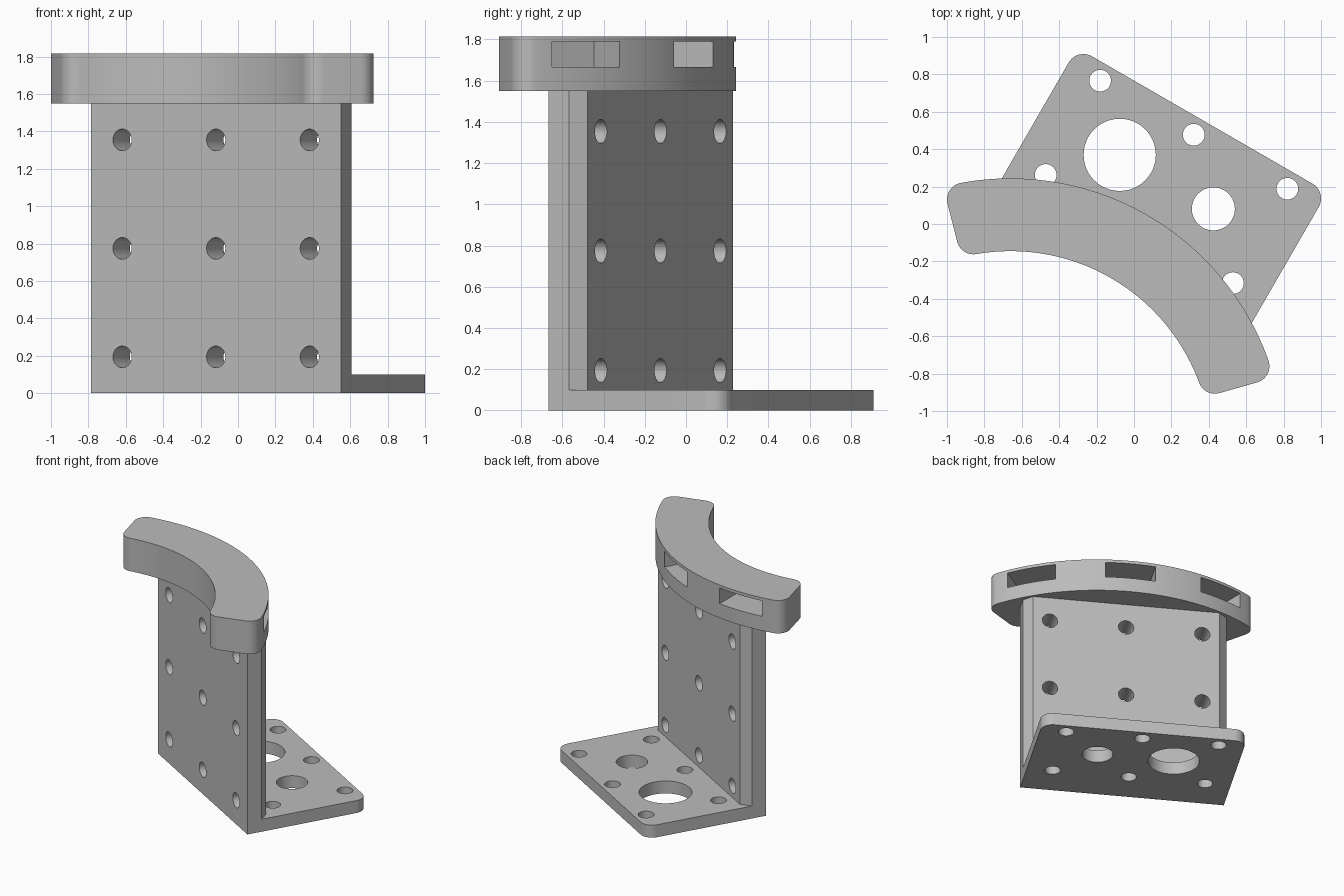
import bpy, bmesh
from math import sin, cos, asin, radians, pi
from mathutils import Matrix, Vector

if "Cube" in bpy.data.objects:
    bpy.data.objects.remove(bpy.data.objects["Cube"])

# One grey for the whole bracket
grey = bpy.data.materials.new("plain_grey")
grey.use_nodes = True
grey.diffuse_color = (0.5, 0.5, 0.5, 1)
grey.node_tree.nodes["Principled BSDF"].inputs["Base Color"].default_value = (0.5, 0.5, 0.5, 1)

# The part is symmetric in its own frame, which is turned 30 degrees
FRAME = Matrix.Rotation(radians(-30), 4, "Z") @ Matrix.Translation((0.038, 0, 0))
HALF, FRONT, BACK = 0.772, -0.302, 0.664
PITCH, HOLE = 0.578, 0.058


def make_object(name, bm):
    bm.transform(FRAME)
    bmesh.ops.recalc_face_normals(bm, faces=bm.faces)
    mesh = bpy.data.meshes.new(name)
    bm.to_mesh(mesh)
    bm.free()
    mesh.materials.append(grey)
    obj = bpy.data.objects.new(name, mesh)
    bpy.context.collection.objects.link(obj)
    return obj


def arc(cx, cy, r, start, end, steps):
    return [(cx + r * cos(start + (end - start) * i / steps),
             cy + r * sin(start + (end - start) * i / steps)) for i in range(steps + 1)]


def prism(name, outline, z0, z1):
    bm = bmesh.new()
    face = bm.faces.new([bm.verts.new((x, y, z0)) for x, y in outline])
    top = bmesh.ops.extrude_face_region(bm, geom=[face])["geom"]
    bmesh.ops.translate(bm, vec=(0, 0, z1 - z0),
                        verts=[g for g in top if isinstance(g, bmesh.types.BMVert)])
    return make_object(name, bm)


def mirrored(half):
    # Close an outline by mirroring it across its own centre line
    return half + [(-x, y) for x, y in reversed(half) if abs(x) > 1e-5]


def combine(target, tool, operation):
    # Apply a boolean, then discard the helper
    tool.hide_render = True
    mod = target.modifiers.new("combine", "BOOLEAN")
    mod.operation, mod.object, mod.solver = operation, tool, "EXACT"
    bpy.context.view_layer.objects.active = target
    bpy.ops.object.modifier_apply(modifier=mod.name)
    bpy.data.objects.remove(tool)


def drill(target, centre, radius, axis):
    bm = bmesh.new()
    turn = Matrix.Rotation(pi / 2, 4, "X") if axis == "Y" else Matrix()
    bmesh.ops.create_cone(bm, cap_ends=True, segments=48, radius1=radius, radius2=radius,
                          depth=0.6, matrix=Matrix.Translation(centre) @ turn)
    combine(target, make_object("hole_cutter", bm), "DIFFERENCE")


# Foot plate with two rounded back corners
R = 0.091
foot_half = [(HALF, FRONT)] + arc(HALF - R, BACK - R, R, 0, pi / 2, 12)
bracket = prism("bracket", mirrored(foot_half), 0, 0.1)
for column in (-1, 0, 1):
    for y in (-0.009, 0.573):
        drill(bracket, (column * PITCH, y, 0), HOLE, "Z")
drill(bracket, (-PITCH / 2, 0.282, 0), 0.193, "Z")
drill(bracket, (PITCH / 2, 0.282, 0), 0.115, "Z")

# Upright wall with chamfered back edges and a grid of holes
CHAMFER, LEDGE = 0.066, FRONT + 0.115
wall_half = [(HALF, FRONT), (HALF, LEDGE), (HALF - CHAMFER, LEDGE + CHAMFER)]
wall = prism("wall", mirrored(wall_half), 0.1, 1.55)
for column in (-1, 0, 1):
    for row in (-1, 0, 1):
        drill(wall, (column * PITCH, FRONT, 0.774 + row * 0.58), HOLE, "Y")
combine(bracket, wall, "UNION")

# Curved top rest: quarter ring with rounded corners
CY, INNER, OUTER, F = -1.387, 1.075, 1.464, 0.09
END = radians(44.2)
out_a = END - asin(F / (OUTER - F))
in_a = END - asin(F / (INNER + F))


def polar(radius, angle):
    return radius * sin(angle), CY + radius * cos(angle)


def ring_arc(radius, start, end, steps=40):
    return [polar(radius, start + (end - start) * i / steps) for i in range(steps + 1)]


ring_half = ring_arc(OUTER, 0, out_a)
ring_half += arc(*polar(OUTER - F, out_a), F, pi / 2 - out_a, -END, 10)[1:]
ring_half += arc(*polar(INNER + F, in_a), F, -END, -pi / 2 - in_a, 10)
ring_half += ring_arc(INNER, in_a, 0)[1:]
rest = prism("curved_rest", mirrored(ring_half), 1.55, 1.815)

# Three pockets in the outer rim
DEPTH, WIDTH = 0.26, 0.38
for side in (-1, 0, 1):
    bm = bmesh.new()
    place = (Matrix.Translation((0, CY, 1.728)) @ Matrix.Rotation(side * radians(29.6), 4, "Z")
             @ Matrix.Translation((0, OUTER, 0)) @ Matrix.Diagonal((WIDTH, 2 * DEPTH, 0.125, 1)))
    bmesh.ops.create_cube(bm, size=1, matrix=place)
    combine(rest, make_object("pocket_cutter", bm), "DIFFERENCE")

# Smooth curves, sharp edges
for obj in (bracket, rest):
    bpy.ops.object.select_all(action="DESELECT")
    obj.select_set(True)
    bpy.context.view_layer.objects.active = obj
    bpy.ops.object.shade_smooth_by_angle(angle=radians(25))
